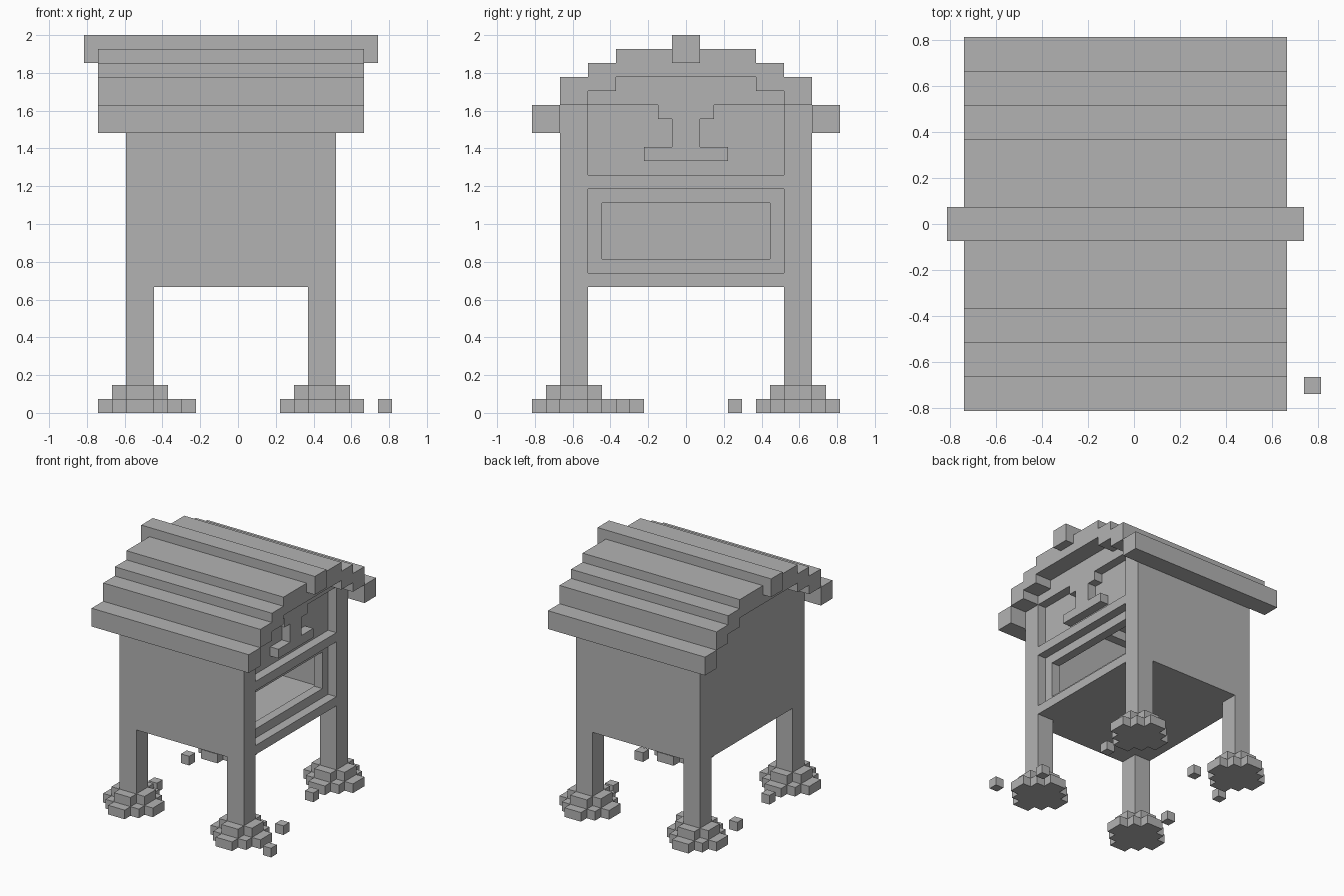
import bpy
import bmesh
from mathutils import Vector

cube = bpy.data.objects.get("Cube")
if cube:
    bpy.data.objects.remove(cube, do_unlink=True)

UNIT = 2 / 27                      # edge of one block
ORIGIN = Vector((11, 11, 0))       # block grid centre

grey = bpy.data.materials.new("plain_grey")
grey.use_nodes = True
COLOUR = (0.45, 0.45, 0.45, 1)
grey.diffuse_color = COLOUR
grey.node_tree.nodes["Principled BSDF"].inputs["Base Color"].default_value = COLOUR


def blocks(name, boxes):
    """One object from boxes given as x, y and z ranges on the block grid."""
    bm = bmesh.new()
    for spans in boxes:
        low, high = (Vector(corner) for corner in zip(*spans))
        made = bmesh.ops.create_cube(bm, size=1)
        for v in made["verts"]:
            spot = (low + high) / 2 + v.co * (high - low)
            v.co = (spot - ORIGIN) * UNIT
    mesh = bpy.data.meshes.new(name)
    bm.to_mesh(mesh)
    bm.free()
    mesh.materials.append(grey)
    obj = bpy.data.objects.new(name, mesh)
    bpy.context.collection.objects.link(obj)
    return obj


def flip(span):
    """Mirror a y range across the middle of the grid."""
    return (22 - span[1], 22 - span[0])


def both(x, y, z):
    return [(x, y, z), (x, flip(y), z)]


# Stepped roof and ridge beam
roof = [((1, 20), (6, 16), (24, 26))]
for y, z in (((0, 2), (20, 22)), ((2, 4), (22, 24)), ((4, 6), (23, 25))):
    roof += both((1, 20), y, z)
blocks("roof", roof)
blocks("ridge_beam", [((0, 21), (10, 12), (25, 27))])

# Hollow body
blocks("side_walls", both((3, 16), (2, 3), (9, 22)))
blocks("back_wall", [((3, 4), (3, 19), (9, 22)),
                     ((3, 4), (4, 18), (22, 23)),
                     ((3, 4), (6, 16), (23, 24))])
blocks("floor", [((4, 17), (3, 19), (9, 10))])

# Legs: the open end has full height posts
blocks("tall_posts", both((16, 18), (2, 4), (0, 22)))
blocks("short_legs", both((3, 5), (2, 4), (0, 9)))

# Open end: rails, recessed panel and window frame
blocks("rails", [((16, 18), (4, 18), (9, 10)), ((16, 18), (4, 18), (16, 17))])
blocks("upper_panel", [((16, 17), (4, 18), (17, 23)),
                       ((16, 17), (6, 16), (23, 24))])
blocks("window_frame", [((16, 17), (4, 18), (10, 11)),
                        ((16, 17), (4, 18), (15, 16))]
       + both((16, 17), (4, 5), (11, 15)))

# Gable trim with its hanging ornament
blocks("gable_trim", [((17, 18), (4, 18), (22, 23)),
                      ((17, 18), (6, 16), (23, 24)),
                      ((17, 18), (9, 13), (21, 22))])
blocks("hanger", [((17, 18), (10, 12), (19, 21))])
blocks("hanging_bar", [((17, 18), (8, 14), (18, 19))])


# Stepped mounds round the legs
def mound(name, cx, cy):
    boxes = []
    for level, rows in enumerate(((1, 2, 3, 3, 2, 1), (1, 2, 2, 1))):
        start = cy - len(rows) // 2
        for i, half in enumerate(rows):
            boxes.append(((cx - half, cx + half),
                          (start + i, start + i + 1), (level, level + 1)))
    blocks(name, boxes)


for end, cx in (("back", 4), ("open", 17)):
    for side, cy in (("front", 3), ("rear", 19)):
        mound(f"{end}_{side}_mound", cx, cy)

# Loose clods
clods = ((21, 1), (17, 14), (3, 7), (7, 16), (2, 14), (19, 6))
blocks("loose_clods", [((x, x + 1), (y, y + 1), (0, 1)) for x, y in clods])
